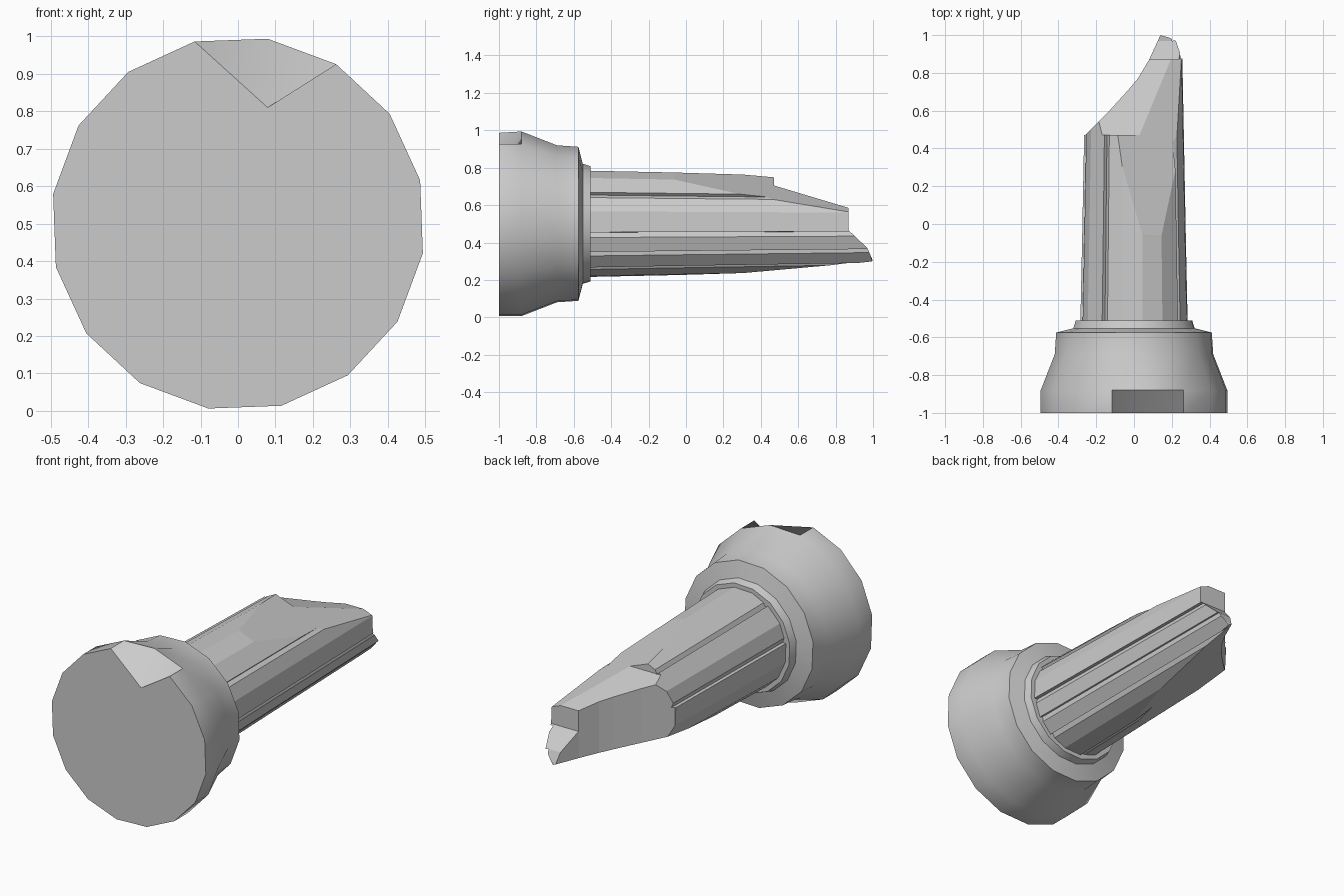
import bpy, bmesh
from math import sin, cos, radians
from mathutils import Vector

if "Cube" in bpy.data.objects:
    bpy.data.objects.remove(bpy.data.objects["Cube"])

START = 9.1   # rotation of the 16-sided layout, degrees
STEP = 22.5


def make_object(name, bm):
    bmesh.ops.recalc_face_normals(bm, faces=bm.faces)
    mesh = bpy.data.meshes.new(name)
    bm.to_mesh(mesh)
    bm.free()
    obj = bpy.data.objects.new(name, mesh)
    bpy.context.collection.objects.link(obj)
    return obj


def loft(section, stations):
    """Sweep a polar section [(angle, radius)] along y with stations [(y, scale)]."""
    bm = bmesh.new()
    rings = [[bm.verts.new((r * s * sin(radians(a)), y, 0.5 + r * s * cos(radians(a))))
              for a, r in section] for y, s in stations]
    n = len(section)
    for a, b in zip(rings, rings[1:]):
        for i in range(n):
            j = (i + 1) % n
            bm.faces.new((a[i], a[j], b[j], b[i]))
    bm.faces.new(rings[0])
    bm.faces.new(rings[-1])
    return bm, rings


def prism(name, points, offset):
    """Closed cutter: 3D outline extruded by offset."""
    bm = bmesh.new()
    a = [bm.verts.new(p) for p in points]
    b = [bm.verts.new(Vector(p) + Vector(offset)) for p in points]
    bm.faces.new(a)
    bm.faces.new(b)
    for i in range(len(a)):
        j = (i + 1) % len(a)
        bm.faces.new((a[i], a[j], b[j], b[i]))
    obj = make_object(name, bm)
    obj.hide_render = True
    return obj


def cut(obj, cutter):
    mod = obj.modifiers.new("cut", 'BOOLEAN')
    mod.operation = 'DIFFERENCE'
    mod.solver = 'EXACT'
    mod.object = cutter
    bpy.context.view_layer.objects.active = obj
    bpy.ops.object.modifier_apply(modifier=mod.name)
    bpy.data.objects.remove(cutter)


# Stepped head with collar; one front rim corner pushed in as a notch
circle = [(START + STEP * i, 1.0) for i in range(16)]
bm, rings = loft(circle, [(-1, .5), (-.88, .5), (-.69, .425), (-.575, .417),
                          (-.552, .325), (-.51, .312)])
rings[0][0].co.z = .81
head = make_object("head", bm)
bpy.ops.object.select_all(action='DESELECT')
head.select_set(True)
bpy.context.view_layer.objects.active = head
bpy.ops.object.shade_smooth_by_angle(angle=radians(32))

# Tapered shaft with narrow stepped grooves on some corners
section = []
for i in range(16):
    a = START + STEP * i
    section.append((a, .288))
    if i in (2, 4, 5, 6, 8, 12, 14):
        section += [(a + .8, .268), (a + 6, .282)]
bm, rings = loft(section, [(-.54, 1), (-.07, .965), (1.03, .89)])

# Planed flats on top and bottom, half a turn apart
top = [(.04, -.05, .775), (-.05, .47, .735), (.20, .47, .64)]
for pts in (top, [(-x, y, 1 - z) for x, y, z in top]):
    p, q, r = map(Vector, pts)
    n = (q - p).cross(r - p).normalized()
    if n.dot(p - Vector((0, p.y, .5))) < 0:
        n = -n
    res = bmesh.ops.bisect_plane(bm, geom=bm.verts[:] + bm.edges[:] + bm.faces[:],
                                 plane_co=p, plane_no=n, clear_outer=True)
    edges = [e for e in bm.edges if e.is_boundary]
    bmesh.ops.holes_fill(bm, edges=edges, sides=0)
shaft = make_object("shaft", bm)

# Slanted end: plan-view cut, then side-view cut
plan = [(-.5, .47), (-.26, .47), (-.13, .60), (-.03, .71), (.02, .77), (.08, .87),
        (.14, 1.0), (.21, .98), (.30, .96), (.30, 1.2), (-.5, 1.2)]
cut(shaft, prism("plan_cutter", [(x, y, -.2) for x, y in plan], (0, 0, 1.5)))
side = [(.47, 1.1), (.47, .705), (.87, .585), (.87, .465), (.97, .37), (1.0, .30),
        (1.0, -.1), (1.2, -.1), (1.2, 1.1)]
cut(shaft, prism("side_cutter", [(-.6, y, z) for y, z in side], (1.2, 0, 0)))
